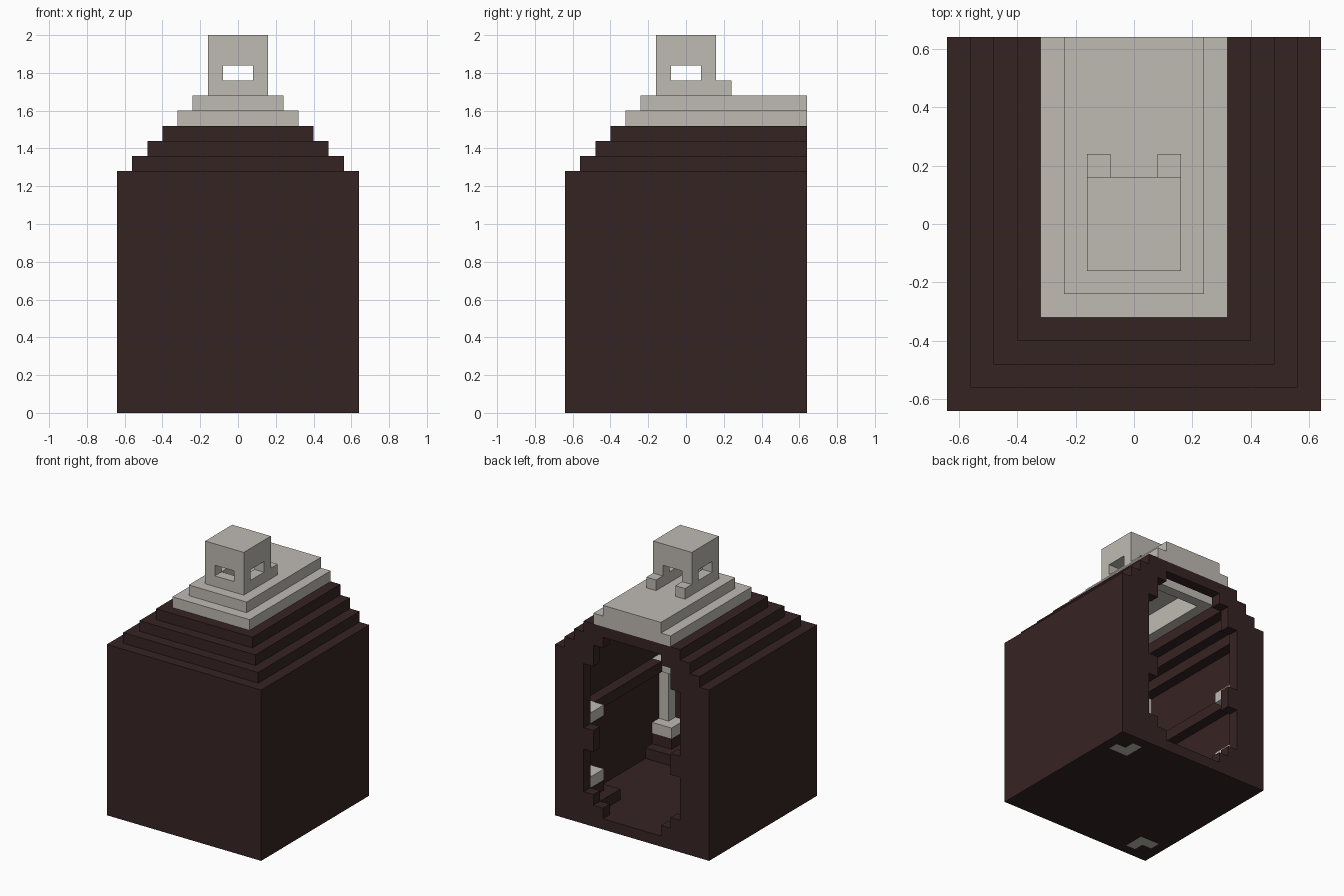
import bpy, bmesh
from mathutils import Vector

U = 0.08  # size of one block

cube = bpy.data.objects.get("Cube")
if cube:
    bpy.data.objects.remove(cube, do_unlink=True)


def material(name, rgb):
    m = bpy.data.materials.new(name)
    m.use_nodes = True
    m.diffuse_color = (*rgb, 1)
    m.node_tree.nodes["Principled BSDF"].inputs["Base Color"].default_value = (*rgb, 1)
    return m


DARK = material("dark brown", (0.037, 0.017, 0.017))
LIGHT = material("pale stone", (0.52, 0.49, 0.45))


def cells(boxes):
    """Unit cells inside boxes given as (x0, x1, y0, y1, z0, z1)."""
    return {(x, y, z) for x0, x1, y0, y1, z0, z1 in boxes
            for x in range(x0, x1) for y in range(y0, y1) for z in range(z0, z1)}


def part(name, mat, solid, cut=()):
    """Block part: solid boxes minus cut boxes, keeping only the outer faces."""
    filled = cells(solid) - cells(cut)
    bm = bmesh.new()
    for c in filled:
        centre = Vector(c) + Vector((0.5, 0.5, 0.5))
        for axis in range(3):
            for s in (-1, 1):
                n = Vector((0, 0, 0))
                n[axis] = s
                if tuple(int(v) for v in Vector(c) + n) in filled:
                    continue
                a, b = Vector((0, 0, 0)), Vector((0, 0, 0))
                a[(axis + 1) % 3] = 0.5
                b[(axis + 2) % 3] = 0.5 * s
                f = centre + n * 0.5
                bm.faces.new([bm.verts.new(p * U) for p in (f - a - b, f + a - b, f + a + b, f - a + b)])
    bmesh.ops.remove_doubles(bm, verts=bm.verts, dist=0.001)
    me = bpy.data.meshes.new(name)
    bm.to_mesh(me)
    bm.free()
    me.materials.append(mat)
    ob = bpy.data.objects.new(name, me)
    bpy.context.collection.objects.link(ob)
    return ob


def corner(sx, sy, reach, z0, z1, inner=7):
    """Box in an inside corner, reaching from the wall towards the middle."""
    xs = sorted((sx * inner, sx * (inner - reach)))
    ys = sorted((sy * inner, sy * (inner - reach)))
    return (*xs, *ys, z0, z1)


# Rounded opening in the back: (half width, bottom, top)
opening = [(-h, h, 7, 8, z0, z1) for h, z0, z1 in
           ((3, 1, 18), (4, 2, 17), (5, 3, 7), (5, 9, 15))]

# Floor inlays, L-shaped, in two opposite corners
inlay = [corner(s, s, 2, 0, 1) for s in (-1, 1)]
inlay_cut = [corner(s, s, 1, 0, 1) for s in (-1, 1)]
part("floor_inlays", LIGHT, inlay, inlay_cut)
floor_holes = cells(inlay) - cells(inlay_cut)
holes = [(x, x + 1, y, y + 1, z, z + 1) for x, y, z in floor_holes]

# Hollow main body
part("body", DARK, [(-8, 8, -8, 8, 0, 16)],
     [(-7, 7, -7, 7, 1, 15), (-6, 6, -6, 7, 15, 16)] + opening + holes)

# Ledges along the inside walls
part("wall_ledges", DARK, [(-7, -6, -5, 5, 9, 10), (6, 7, -5, 5, 9, 10)])

# Stepped roof, flush at the back
for h, wall, z in ((7, 2, 16), (6, 2, 17), (5, 1, 18), (4, 1, 19)):
    i = h - wall
    part("roof_step_%d" % z, LIGHT if h == 4 else DARK,
         [(-h, h, -h, 8, z, z + 1)], [(-i, i, -i, 7, z, z + 1)] + opening)
part("roof_cap", LIGHT, [(-3, 3, -3, 8, 20, 21)])
part("roof_lining", LIGHT, [(-4, 4, -4, 6, 18, 19)], [(-3, 3, -3, 5, 18, 19)])

# Turret with windows on all sides and a doorway between two small blocks
part("turret", LIGHT, [(-2, 2, -2, 2, 21, 25)],
     [(-1, 1, -2, 2, 22, 23), (-2, 2, -1, 1, 22, 23), (-1, 1, -1, 2, 21, 23)])
part("door_blocks", LIGHT, [(-2, -1, 2, 3, 21, 22), (1, 2, 2, 3, 21, 22)])

# Pillars in the inside corners
for sx, side in ((-1, "right"), (1, "left")):
    for sy, end in ((-1, "front"), (1, "back")):
        name = end + "_" + side
        part(name + "_pillar_base", DARK,
             [corner(sx, sy, 3, 1, 2), corner(sx, sy, 2, 2, 3)])
        part(name + "_pillar", LIGHT,
             [corner(sx, sy, 2, 3, 4), corner(sx, sy, 1, 4, 15), corner(sx, sy, 2, 9, 10)])
